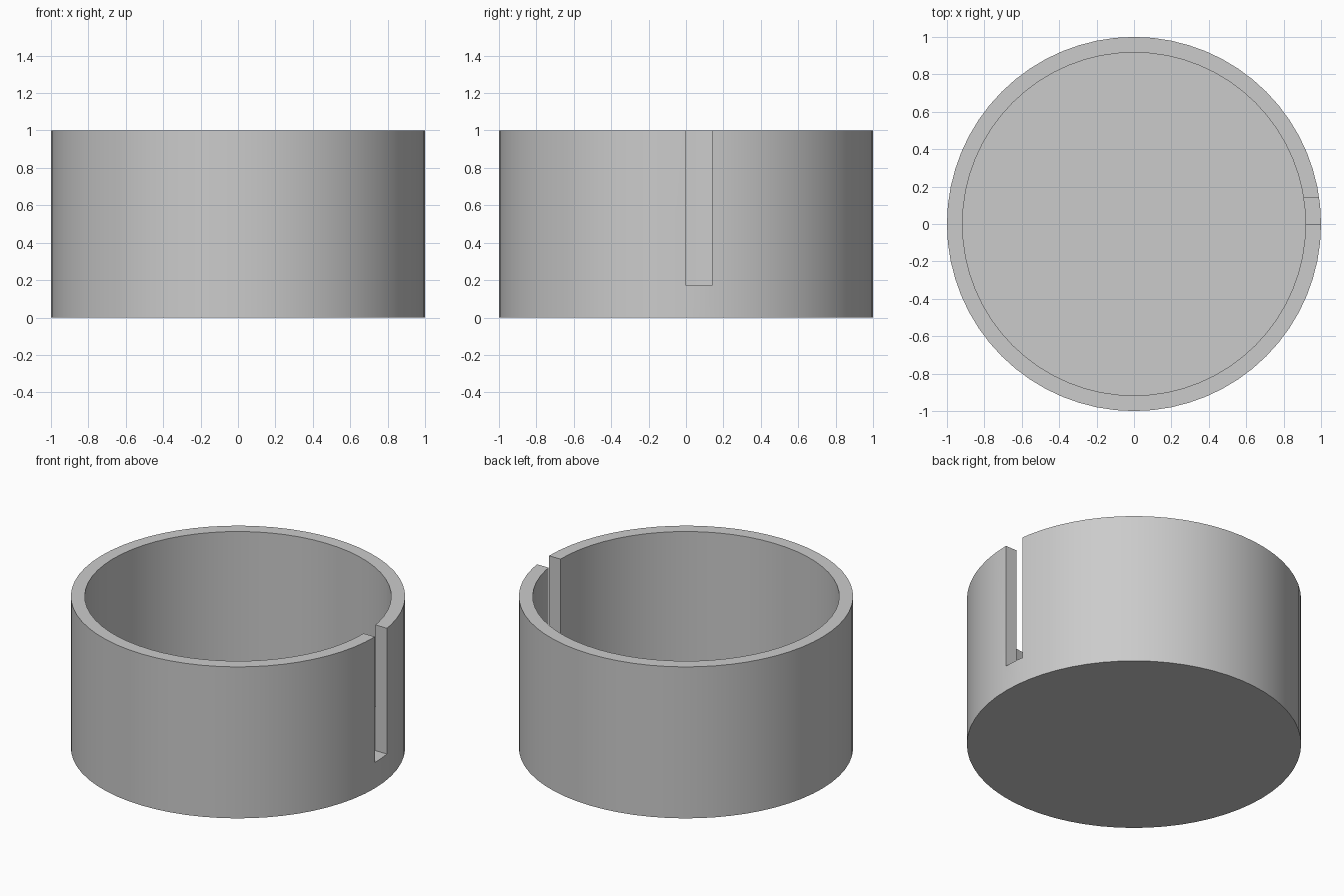
import bpy

cube = bpy.data.objects.get("Cube")
if cube:
    bpy.data.objects.remove(cube, do_unlink=True)

RADIUS, HEIGHT, WALL = 1.0, 1.0, 0.083
SLOT_WIDTH, SLOT_BOTTOM = 0.14, 0.17
SIDES = 64

grey = bpy.data.materials.new("plain grey")
grey.use_nodes = True
colour = (0.6, 0.6, 0.6, 1)
grey.diffuse_color = colour
grey.node_tree.nodes["Principled BSDF"].inputs["Base Color"].default_value = colour


def cylinder(name, radius, bottom, top):
    bpy.ops.mesh.primitive_cylinder_add(
        vertices=SIDES, radius=radius, depth=top - bottom,
        location=(0, 0, (bottom + top) / 2))
    obj = bpy.context.object
    obj.name = name
    obj.data.materials.append(grey)
    return obj


def cut(target, cutter):
    cutter.hide_render = True
    mod = target.modifiers.new("cut", 'BOOLEAN')
    mod.operation = 'DIFFERENCE'
    mod.solver = 'EXACT'
    mod.object = cutter
    bpy.context.view_layer.objects.active = target
    bpy.ops.object.modifier_apply(modifier=mod.name)
    bpy.data.objects.remove(cutter, do_unlink=True)


# Round cup body, hollowed from the top
cup = cylinder("cup_body", RADIUS, 0, HEIGHT)
cut(cup, cylinder("hollow_cutter", RADIUS - WALL, WALL, HEIGHT + 0.2))

# Open-topped slot through the left wall
slot_top = HEIGHT + 0.2
bpy.ops.mesh.primitive_cube_add(
    size=1, location=(RADIUS, SLOT_WIDTH / 2, (SLOT_BOTTOM + slot_top) / 2))
slot = bpy.context.object
slot.name = "slot_cutter"
slot.scale = (0.5, SLOT_WIDTH, slot_top - SLOT_BOTTOM)
slot.data.materials.append(grey)
bpy.context.view_layer.update()
cut(cup, slot)

# Smooth walls with crisp rims
bpy.ops.object.select_all(action='DESELECT')
cup.select_set(True)
bpy.context.view_layer.objects.active = cup
bpy.ops.object.shade_smooth_by_angle(angle=0.5)
